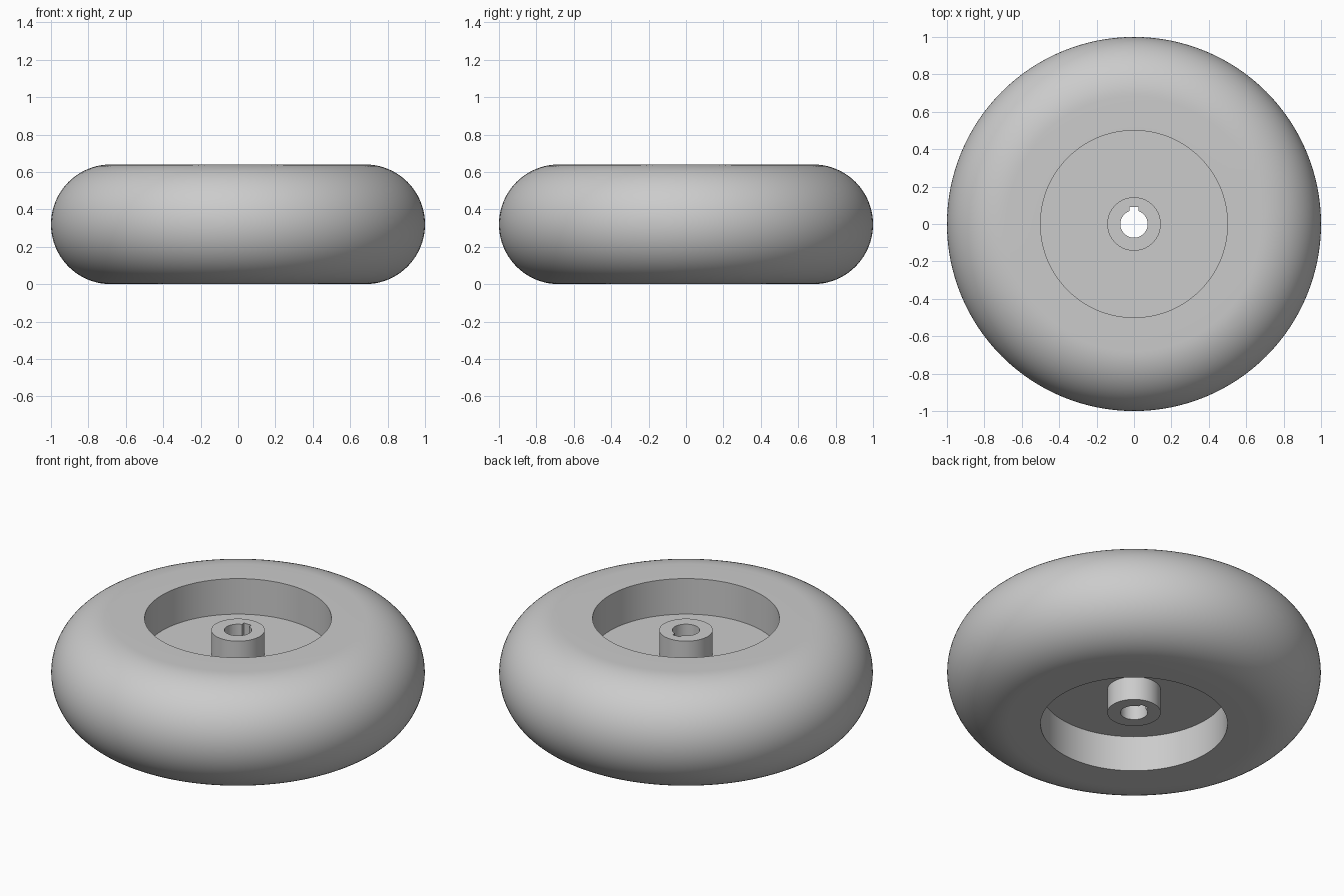
import bpy
import bmesh
from math import sin, cos, pi, radians

cube = bpy.data.objects.get("Cube")
if cube:
    bpy.data.objects.remove(cube, do_unlink=True)

SEGMENTS = 128
HEIGHT = 0.64
ROUND = HEIGHT / 2        # radius of the rounded tread
RECESS_R = 0.5
WEB_HALF = 0.11           # half thickness of the central web
HUB_R, HUB_HALF = 0.143, 0.25
BORE_R, KEY_HALF, KEY_TOP = 0.073, 0.024, 0.09

grey = bpy.data.materials.new("light grey")
grey.use_nodes = True
colour = (0.6, 0.6, 0.6, 1)
grey.diffuse_color = colour
grey.node_tree.nodes["Principled BSDF"].inputs["Base Color"].default_value = colour


def finish(bm, name):
    bmesh.ops.recalc_face_normals(bm, faces=bm.faces)
    mesh = bpy.data.meshes.new(name)
    bm.to_mesh(mesh)
    bm.free()
    mesh.materials.append(grey)
    obj = bpy.data.objects.new(name, mesh)
    bpy.context.collection.objects.link(obj)
    return obj


def lathe(name, profile):
    """Spin (radius, height) points about the upright axis."""
    bm = bmesh.new()
    verts = [bm.verts.new((r, 0, z)) for r, z in profile]
    edges = [bm.edges.new(pair) for pair in zip(verts, verts[1:])]
    bmesh.ops.spin(bm, geom=verts + edges, cent=(0, 0, 0), axis=(0, 0, 1),
                   angle=2 * pi, steps=SEGMENTS, use_merge=True)
    bmesh.ops.remove_doubles(bm, verts=bm.verts, dist=1e-5)
    return finish(bm, name)


# Wheel: hub, recessed web and rounded tread, mirrored about mid height
mid = HEIGHT / 2
lower = [(0, -HUB_HALF), (HUB_R, -HUB_HALF), (HUB_R, -WEB_HALF),
         (RECESS_R, -WEB_HALF), (RECESS_R, -mid)]
steps = 40
tread = []
for i in range(steps + 1):
    a = -pi / 2 + pi * i / steps
    tread.append((1 - ROUND + ROUND * cos(a), ROUND * sin(a)))
upper = [(r, -z) for r, z in reversed(lower)]
wheel = lathe("wheel", [(r, z + mid) for r, z in lower + tread + upper])

# Shaft bore with a square keyway towards the back
key_angle = math_start = pi / 2 + KEY_HALF / BORE_R
start = pi / 2 + KEY_HALF / BORE_R
sweep = 2 * pi - 2 * KEY_HALF / BORE_R
outline = [(BORE_R * cos(start + sweep * i / 64), BORE_R * sin(start + sweep * i / 64))
           for i in range(65)]
outline += [(KEY_HALF, KEY_TOP), (-KEY_HALF, KEY_TOP)]
bm = bmesh.new()
face = bm.faces.new([bm.verts.new((x, y, -0.1)) for x, y in outline])
top = bmesh.ops.extrude_face_region(bm, geom=[face])
bmesh.ops.translate(bm, vec=(0, 0, HEIGHT + 0.2),
                    verts=[v for v in top["geom"] if isinstance(v, bmesh.types.BMVert)])
cutter = finish(bm, "bore_cutter")
cutter.hide_render = True

bore = wheel.modifiers.new("bore", "BOOLEAN")
bore.operation = "DIFFERENCE"
bore.solver = "EXACT"
bore.object = cutter

bpy.ops.object.select_all(action="DESELECT")
wheel.select_set(True)
bpy.context.view_layer.objects.active = wheel
bpy.ops.object.modifier_apply(modifier="bore")
bpy.data.objects.remove(cutter, do_unlink=True)
bpy.ops.object.shade_smooth_by_angle(angle=radians(30))
